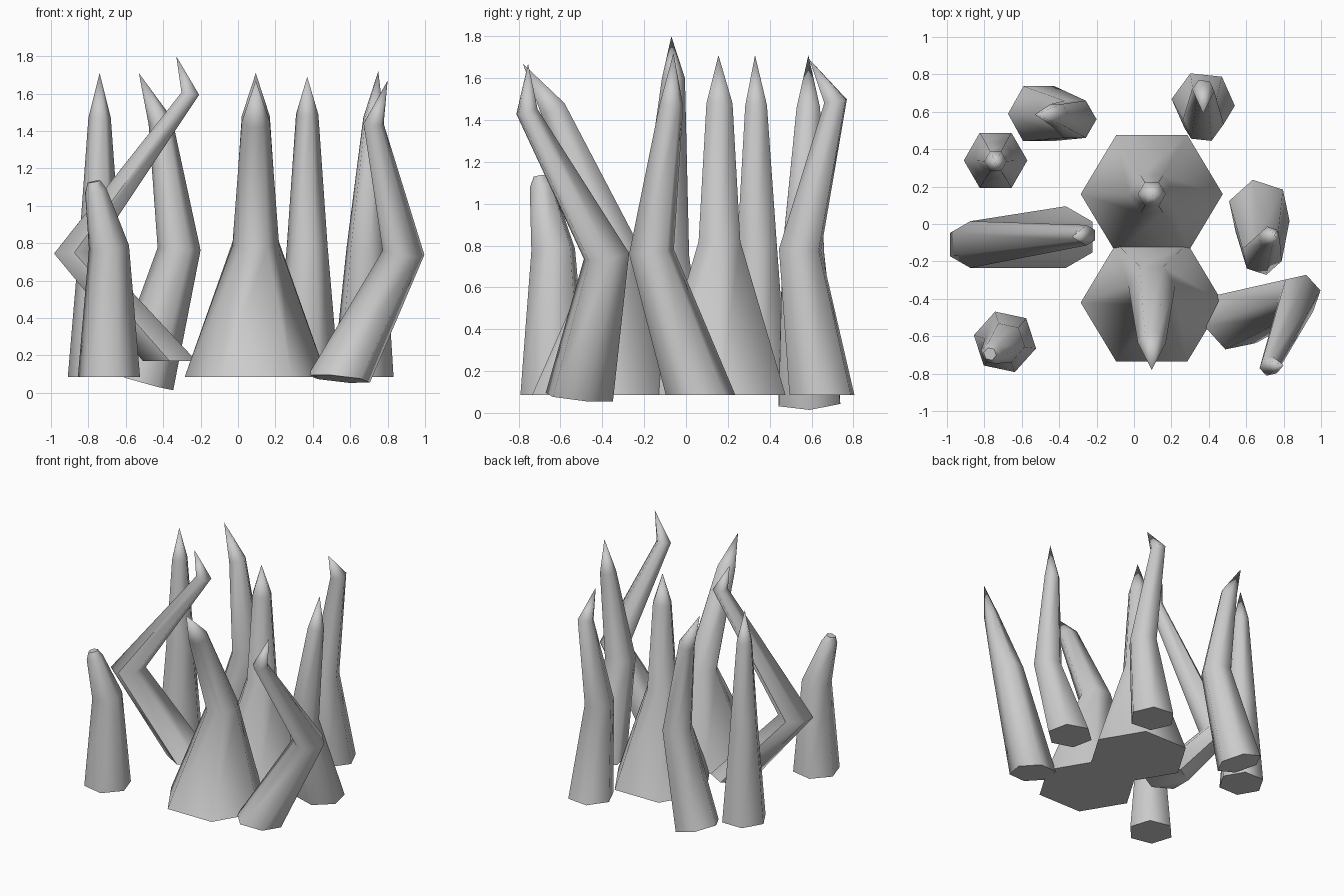
import bpy, bmesh, math
from mathutils import Vector

if "Cube" in bpy.data.objects:
    bpy.data.objects.remove(bpy.data.objects["Cube"])

UP = Vector((0, 0, 1))


def tentacle(name, stations, phase=0.0, base_normal=(0, 0, 1), squash=1.0, blunt=False):
    """Six-sided tapering tube through (x, y, z, radius) stations."""
    pts = [Vector(s[:3]) for s in stations]
    bm = bmesh.new()
    rings = []
    count = len(pts) if blunt else len(pts) - 1
    for i in range(count):
        if i == 0:
            normal = Vector(base_normal)
        else:
            normal = (pts[i] - pts[i - 1]).normalized()
            if i + 1 < len(pts):
                normal += (pts[i + 1] - pts[i]).normalized()
        turn = UP.rotation_difference(normal.normalized())
        r = stations[i][3]
        ring = []
        for k in range(6):
            a = math.radians(phase + 60 * k)
            p = Vector((r * math.cos(a), r * squash * math.sin(a), 0))
            ring.append(bm.verts.new(pts[i] + turn @ p))
        rings.append(ring)
    bm.faces.new(rings[0][::-1])
    for low, high in zip(rings, rings[1:]):
        for k in range(6):
            n = (k + 1) % 6
            bm.faces.new((low[k], low[n], high[n], high[k]))
    if blunt:
        bm.faces.new(rings[-1])
    else:
        tip = bm.verts.new(pts[-1])
        for k in range(6):
            bm.faces.new((rings[-1][k], rings[-1][(k + 1) % 6], tip))
    mesh = bpy.data.meshes.new(name)
    bm.to_mesh(mesh)
    bm.free()
    obj = bpy.data.objects.new(name, mesh)
    bpy.context.collection.objects.link(obj)
    bpy.ops.object.select_all(action='DESELECT')
    obj.select_set(True)
    bpy.context.view_layer.objects.active = obj
    bpy.ops.object.shade_smooth_by_angle(angle=math.radians(66))
    return obj


# Two large central tentacles with flared bases
tentacle("center_back_tentacle",
         [(.095, .16, .085, .38), (.095, .16, .82, .12), (.095, .16, 1.48, .075), (.095, .155, 1.71, 0)],
         squash=.96)
tentacle("center_front_tentacle",
         [(.095, -.42, .085, .38), (.095, -.33, .79, .125), (.095, -.635, 1.45, .075), (.095, -.78, 1.67, 0)],
         squash=.96)

# Straight tentacle on the left
tentacle("left_straight_tentacle",
         [(-.74, .34, .085, .17), (-.74, .34, .79, .11), (-.74, .335, 1.47, .06), (-.74, .33, 1.71, 0)])

# Leaning tentacle at the back left
tentacle("back_left_tentacle",
         [(-.51, .59, .06, .17), (-.315, .56, .77, .115), (-.415, .585, 1.45, .065), (-.53, .585, 1.71, 0)],
         base_normal=(.28, -.04, 1))

# Sharply bent tentacle on the left side
tentacle("left_bent_tentacle",
         [(-.365, -.07, .17, .165), (-.875, -.11, .75, .125), (-.255, -.06, 1.6, .055), (-.33, -.07, 1.8, 0)],
         phase=30)

# Short blunt tentacle at the front left
tentacle("front_left_stub",
         [(-.69, -.63, .085, .17), (-.69, -.635, .78, .11), (-.76, -.69, 1.08, .06), (-.77, -.695, 1.13, .035)],
         phase=-12, blunt=True)

# Curved tentacle at the back right
tentacle("back_right_tentacle",
         [(.37, .65, .085, .17), (.37, .545, .78, .11), (.37, .715, 1.49, .06), (.37, .59, 1.69, 0)],
         phase=-6)

# Tentacle on the right side
tentacle("right_tentacle",
         [(.67, .07, .085, .17), (.685, -.165, .77, .11), (.725, -.07, 1.47, .058), (.75, -.06, 1.72, 0)],
         phase=-18)

# Bent tentacle at the front right
tentacle("front_right_tentacle",
         [(.54, -.51, .075, .17), (.885, -.38, .75, .115), (.725, -.76, 1.44, .055), (.8, -.755, 1.67, 0)],
         phase=12, base_normal=(.1, .1, 1))
